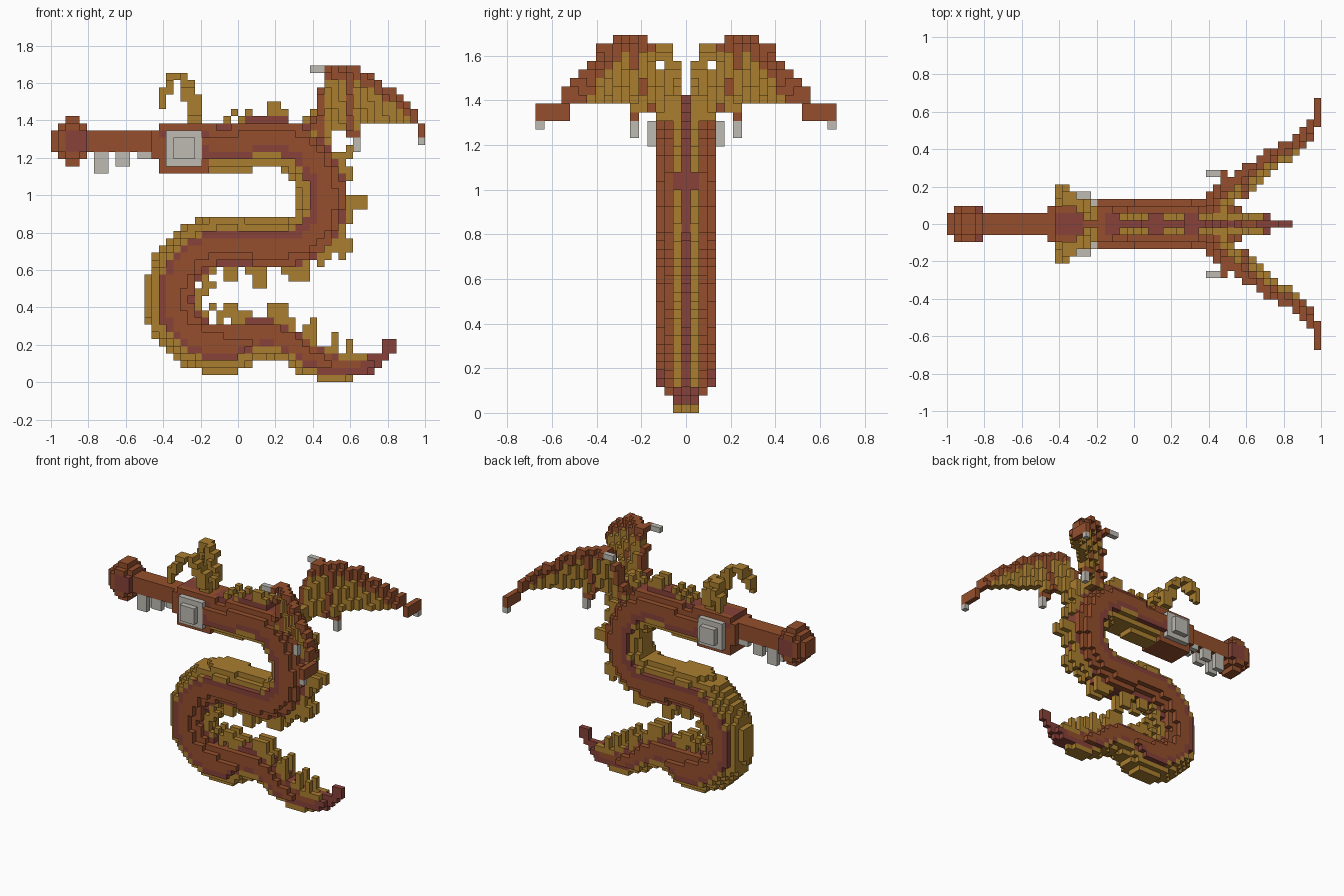
import bpy
import bmesh
from math import floor
from mathutils import Vector

if "Cube" in bpy.data.objects:
    bpy.data.objects.remove(bpy.data.objects["Cube"])

V = 2 / 52  # edge of one block


def material(name, rgb):
    m = bpy.data.materials.new(name)
    m.use_nodes = True
    m.diffuse_color = (*rgb, 1)
    m.node_tree.nodes["Principled BSDF"].inputs["Base Color"].default_value = (*rgb, 1)
    m.node_tree.nodes["Principled BSDF"].inputs["Roughness"].default_value = 0.9
    return m


MATS = [material("gold", (0.40, 0.21, 0.028)),
        material("rust_brown", (0.30, 0.078, 0.026)),
        material("dark_red", (0.245, 0.055, 0.04)),
        material("pale_grey", (0.52, 0.50, 0.45))]
GOLD, BROWN, RED, GREY = range(4)
blocks = {}  # block position -> (part, colour)


def put(part, i, j, k, colour):
    blocks[i, j, k] = (part, colour)


def box(part, cols, rows, layers, colour):
    for i in range(cols[0], cols[1] + 1):
        for j in range(rows[0], rows[1] + 1):
            for k in range(layers[0], layers[1] + 1):
                put(part, i, j, k, colour)


def smooth_path(points, steps):
    """Catmull-Rom curve through the points."""
    pts = [Vector(p) for p in points]
    pts = [2 * pts[0] - pts[1]] + pts + [2 * pts[-1] - pts[-2]]
    out = []
    for a, b, c, d in zip(pts, pts[1:], pts[2:], pts[3:]):
        for n in range(steps):
            t = n / steps
            out.append(0.5 * (2 * b + (c - a) * t + (2 * a - 5 * b + 4 * c - d) * t * t
                              + (3 * b - a - 3 * c + d) * t ** 3))
    return out + [pts[-2]]


# Winding body: column, layer and radius along the centreline
R = 3.55
SPINE = [(22, 32.6, R), (26, 32.6, R), (28.6, 33.3, R), (31.2, 33.3, R), (34.6, 32.2, R),
         (36.9, 29.1, R), (37.7, 26, R), (36.9, 22.1, R), (34.3, 19.8, R), (31.2, 19.2, R),
         (26, 19.6, R), (22.9, 19.6, R), (19.5, 18.2, R), (17.2, 15, R), (16.5, 11.4, R),
         (17.4, 8, R), (20.3, 5.5, R), (24, 4.6, R), (27.3, 5.6, 3.1), (30.4, 6, 2.7),
         (33.3, 4.9, 2.5), (36, 3.2, 2.4), (39, 2, 2), (42, 1.9, 1.5), (44.7, 2.9, 1.1),
         (46.5, 4.2, 0.8), (47.3, 5.5, 0.7)]
path = smooth_path(SPINE, 10)
arc = [0]
for a, b in zip(path, path[1:]):
    arc.append(arc[-1] + (b - a).xy.length)

for i in range(10, 52):
    for k in range(0, 40):
        c = Vector((i + 0.5, k + 0.5))
        n = min(range(len(path)), key=lambda q: (path[q].xy - c).length_squared)
        d = path[min(n + 1, len(path) - 1)] - path[max(n - 1, 0)]
        off, r = c - path[n].xy, path[n].z
        side = off.dot(Vector((-d.y, d.x)))  # positive towards the back
        s = off.length if side > 0 else -off.length
        if i < 20 and k > 25:
            continue
        for j in range(-3, 4):
            if s * s + j * j <= r * r:
                q = s / r
                if i >= 43:
                    colour = RED
                elif q < -0.43:
                    colour = GOLD
                elif q < -0.14 or (q > 0.7 and abs(j) < 2):
                    colour = RED
                else:
                    colour = BROWN
                put("body", i, j, k, colour)
        # Paired back spines
        beat = arc[n] % 4
        reach = 2.4 if beat < 1.3 else 1.0 if beat < 2.6 else 0
        if 0 < s < r + reach and 2 < arc[n] < arc[-1] - 4:
            for j in (-1, 1):
                if (i, j, k) not in blocks:
                    put("back_spines", i, j, k, GOLD)

# Snout bulb with dark nostrils
for i in range(0, 6):
    for j in range(-2, 3):
        for k in range(30, 37):
            e = ((i - 2.5) / 3) ** 2 + (j / 2.6) ** 2 + ((k - 33) / 3.45) ** 2
            if e <= 1:
                nostril = abs(j) == 2 and 2 <= i <= 4 and abs(k - 33) < 2
                put("snout", i, j, k, RED if nostril else BROWN)

# Jaw bar, skull and crown
box("jaw", (5, 14), (-1, 1), (32, 34), BROWN)
box("jaw", (14, 14), (-2, 2), (31, 34), BROWN)
box("skull", (15, 21), (-2, 2), (29, 35), BROWN)
box("skull", (15, 21), (-2, 2), (34, 34), RED)
box("skull", (15, 18), (-1, 1), (35, 35), RED)

for m in (1, -1):
    def mirrored(part, cols, rows, layers, colour):
        box(part, cols, sorted((m * rows[0], m * rows[1])), layers, colour)

    # Teeth and stepped eye plates
    for first, last, low in ((6, 7, 29), (9, 10, 30), (12, 13, 31)):
        mirrored("teeth", (first, last), (1, 1), (low, 31), GREY)
    mirrored("eye_plates", (16, 20), (3, 3), (30, 34), GREY)
    mirrored("eye_plates", (17, 19), (4, 4), (31, 33), GREY)

    # Curled horns
    for p in smooth_path([(20, 1, 35.5), (20, 2, 39.5), (18.6, 3.2, 42), (16.8, 4.2, 42),
                          (15.9, 4.7, 40.5), (15.9, 4.9, 38.6)], 12):
        i, j, k = floor(p.x), round(p.y), floor(p.z)
        mirrored("horns", (i - (k < 41 and p.x > 18), i), (j, j), (k, k), GOLD)
        if k > 38:
            mirrored("horns", (i, i), (j - 1, j), (k, k), GOLD)

    # Wings: column, top layer and sideways reach along the leading edge
    EDGE = [(36, 36, 3), (37, 40, 4), (38, 43, 5), (42, 43, 8), (45, 41, 10),
            (48, 39, 11.5), (50, 37, 13), (51, 35, 14.5), (52, 34, 17.4)]

    def edge(x, axis):
        for a, b in zip(EDGE, EDGE[1:]):
            if a[0] <= x <= b[0]:
                t = (x - a[0]) / (b[0] - a[0])
                return a[axis] + t * (b[axis] - a[axis])

    for i in range(36, 52):
        top = round(edge(i, 1))
        bottom = 34 if i < 39 or i == 51 else 35 if i < 43 else 36
        for k in range(bottom, top + 1):
            lean = 0 if i == 51 else (top - k) * 0.3
            inner = max(2, floor(edge(i, 2) - lean))
            outer = max(inner, floor(edge(i + 1, 2) - lean))
            bone = k >= top - 1 or i in (37, 41, 51)
            mirrored("wings", (i, i), (inner, outer), (k, k), BROWN if bone else GOLD)
    mirrored("wings", (38, 38), (5, 7), (43, 43), BROWN)
    mirrored("wings", (41, 42), (6, 6), (34, 34), BROWN)

    # Wing claws
    mirrored("wing_claws", (36, 37), (7, 7), (43, 43), GREY)
    mirrored("wing_claws", (42, 42), (6, 6), (32, 33), GREY)
    mirrored("wing_claws", (51, 51), (17, 17), (33, 33), GREY)

# Turn the blocks of each part into a mesh of its outer faces
SIDES = [Vector(v) for v in ((1, 0, 0), (-1, 0, 0), (0, 1, 0), (0, -1, 0), (0, 0, 1), (0, 0, -1))]
for part in sorted({p for p, c in blocks.values()}):
    bm = bmesh.new()
    corners = {}

    def corner(p):
        key = tuple(round(x * 2) for x in p)
        if key not in corners:
            corners[key] = bm.verts.new((p.x * V - 1, p.y * V, p.z * V))
        return corners[key]

    for cell, (owner, colour) in blocks.items():
        if owner != part:
            continue
        centre = Vector(cell) + Vector((0.5, 0, 0.5))
        for n in SIDES:
            if tuple(int(a + b) for a, b in zip(cell, n)) in blocks:
                continue
            u = Vector((n.y, n.z, n.x))
            w = n.cross(u)
            quad = [corner(centre + (n + u * a + w * b) / 2)
                    for a, b in ((-1, -1), (1, -1), (1, 1), (-1, 1))]
            bm.faces.new(quad).material_index = colour
    mesh = bpy.data.meshes.new(part)
    bm.to_mesh(mesh)
    bm.free()
    for mat in MATS:
        mesh.materials.append(mat)
    bpy.context.collection.objects.link(bpy.data.objects.new(part, mesh))
